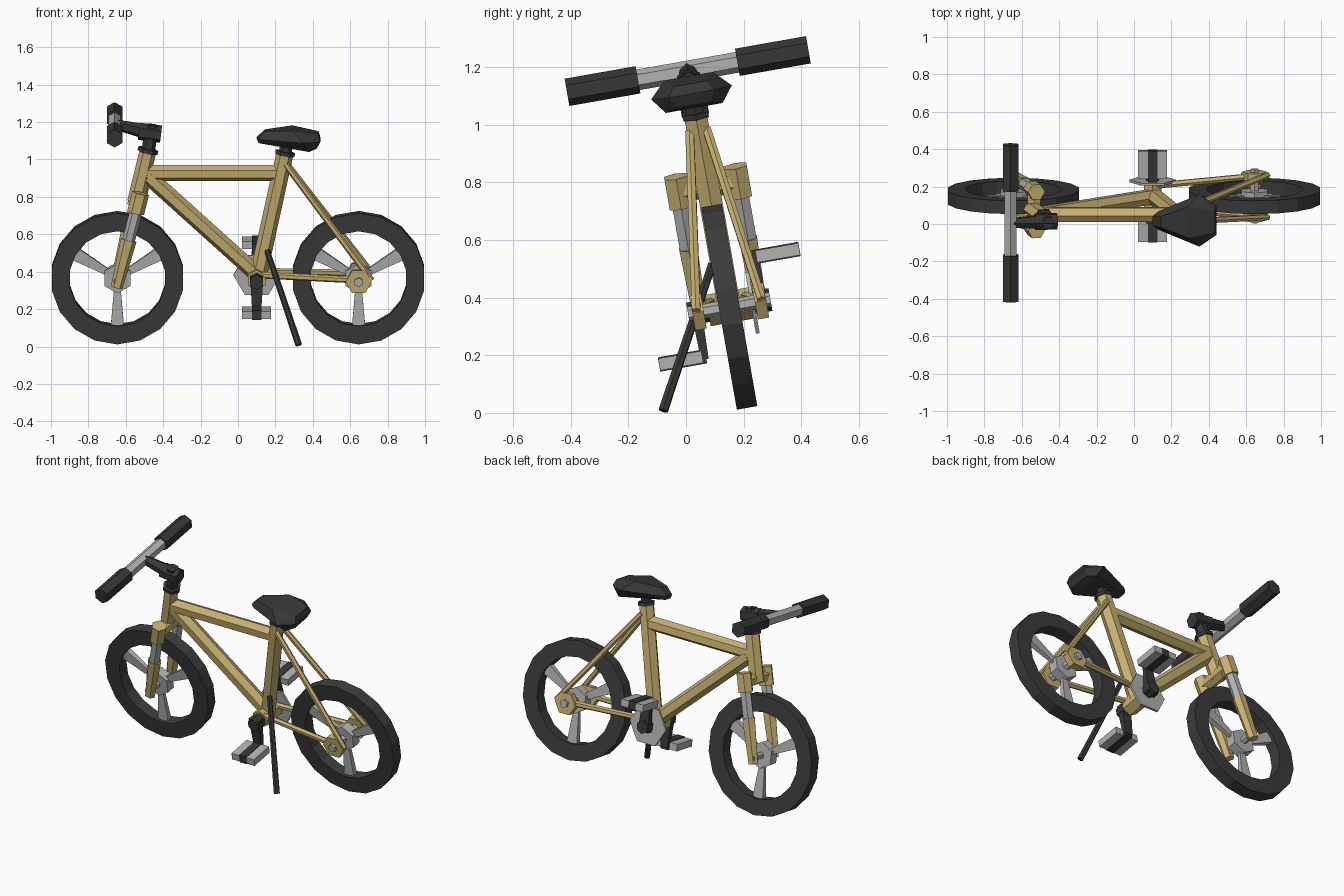
import bpy, bmesh
from math import sin, cos, radians, pi
from mathutils import Matrix, Vector

cube = bpy.data.objects.get("Cube")
if cube:
    bpy.data.objects.remove(cube, do_unlink=True)

# The bike is built upright around axle height, then leaned onto its stand
LEAN = Matrix.Translation((0, 0.15, 0.368)) @ Matrix.Rotation(radians(10), 4, 'X')


def material(name, rgb):
    m = bpy.data.materials.new(name)
    m.use_nodes = True
    m.diffuse_color = (*rgb, 1)
    m.node_tree.nodes["Principled BSDF"].inputs["Base Color"].default_value = (*rgb, 1)
    return m


GOLD = material("gold_paint", (0.58, 0.44, 0.165))
GREY = material("light_metal", (0.45, 0.45, 0.45))
BLACK = material("black_plastic", (0.038, 0.038, 0.040))
RUBBER = material("tyre_rubber", (0.045, 0.045, 0.045))


def finish(name, bm, mat):
    bmesh.ops.recalc_face_normals(bm, faces=bm.faces)
    me = bpy.data.meshes.new(name)
    bm.to_mesh(me)
    bm.free()
    me.materials.append(mat)
    ob = bpy.data.objects.new(name, me)
    ob.matrix_world = LEAN
    bpy.context.collection.objects.link(ob)
    return ob


def rod(name, a, b, r1, mat, r2=None, sides=6, turn=30, flat=1.0):
    """Prism or frustum from a to b; flat scales its sideways thickness."""
    a, b = Vector(a), Vector(b)
    r2 = r1 if r2 is None else r2
    d = (b - a).normalized()
    ref = Vector((1, 0, 0)) if abs(d.y) > 0.9 else Vector((0, 1, 0))
    u = (ref - d * ref.dot(d)).normalized()
    v = d.cross(u)
    bm = bmesh.new()
    rings = []
    for p, r in ((a, r1), (b, r2)):
        angles = [radians(turn) + 2 * pi * k / sides for k in range(sides)]
        rings.append([bm.verts.new(p + u * r * flat * cos(t) + v * r * sin(t)) for t in angles])
    for k in range(sides):
        j = (k + 1) % sides
        bm.faces.new((rings[0][k], rings[0][j], rings[1][j], rings[1][k]))
    bm.faces.new(rings[0])
    bm.faces.new(rings[1])
    return finish(name, bm, mat)


def across(name, x, z, y1, y2, r, mat, **kw):
    """Prism lying along the sideways axis."""
    return rod(name, (x, y1, z), (x, y2, z), r, mat, **kw)


def box(name, centre, size, mat):
    bm = bmesh.new()
    bmesh.ops.create_cube(bm, size=1, matrix=Matrix.Translation(centre) @ Matrix.Diagonal((*size, 1)))
    return finish(name, bm, mat)


def tyre(name, x, outer=0.356, inner=0.258, half=0.036, sides=18):
    bm = bmesh.new()
    profile = [(outer, -half), (outer, half), (inner, half), (inner, -half)]
    rings = []
    for k in range(sides):
        t = 2 * pi * k / sides
        rings.append([bm.verts.new((x + r * sin(t), y, r * cos(t))) for r, y in profile])
    for k in range(sides):
        p, q = rings[k], rings[(k + 1) % sides]
        for i in range(4):
            j = (i + 1) % 4
            bm.faces.new((p[i], p[j], q[j], q[i]))
    return finish(name, bm, RUBBER)


# Wheels with three flared spokes each
for end, x in (("front", -0.645), ("rear", 0.645)):
    tyre(end + "_tyre", x)
    across(end + "_hub", x, 0, -0.03, 0.03, 0.08, GREY)
    for k in range(3):
        t = 2 * pi * k / 3
        dx, dz = sin(t), -cos(t)
        rod(f"{end}_spoke_{k + 1}", (x + dx * 0.05, 0, dz * 0.05), (x + dx * 0.265, 0, dz * 0.265),
            0.024, GREY, r2=0.05, sides=4, turn=45, flat=0.5)
across("front_axle", -0.645, 0, -0.125, 0.125, 0.022, GREY)
across("rear_axle", 0.645, 0, -0.145, 0.145, 0.025, GREY)

# Main frame tubes
rod("head_tube", (-0.548, 0, 0.41), (-0.482, 0, 0.685), 0.045, GOLD)
rod("top_tube", (-0.50, 0, 0.568), (0.23, 0, 0.568), 0.043, GOLD)
rod("down_tube", (-0.48, 0, 0.55), (0.10, 0, 0.02), 0.044, GOLD)
rod("seat_tube", (0.105, 0, 0), (0.25, 0, 0.67), 0.046, GOLD)
across("bottom_bracket", 0.10, 0, -0.075, 0.075, 0.055, GOLD)

# Sides of the fork and of the rear triangle
for side, s in (("right", -1), ("left", 1)):
    def leg(z, s=s):
        return (-0.64 + 0.25 * z, s * 0.105, z)
    rod(side + "_fork_top", leg(0.37), leg(0.477), 0.046, GOLD)
    rod(side + "_fork_slider", leg(0.21), leg(0.38), 0.034, GREY)
    rod(side + "_fork_bottom", leg(-0.035), leg(0.223), 0.032, GOLD, r2=0.043, flat=0.85)
    rod(side + "_chain_stay", (0.11, s * 0.06, 0.025), (0.66, s * 0.11, 0.005), 0.018, GOLD)
    rod(side + "_seat_stay", (0.255, s * 0.03, 0.62), (0.715, s * 0.115, 0.005), 0.017, GOLD)
    across(side + "_dropout", 0.645, 0, s * 0.09, s * 0.13, 0.07, GOLD, turn=0)

    # Crank, pedal and grip
    rod(side + "_crank_arm", (0.10, s * 0.115, -s * 0.03), (0.10, s * 0.115, s * 0.165),
        0.05, BLACK, r2=0.034, sides=4, turn=45, flat=0.55)
    across(side + "_crank_boss", 0.10, 0, s * 0.07, s * 0.145, 0.04, BLACK)
    box(side + "_pedal_core", (0.10, s * 0.192, s * 0.155), (0.05, 0.165, 0.050), BLACK)
    for part, o in (("front", -1), ("rear", 1)):
        box(f"{side}_pedal_{part}_pad", (0.10 + o * 0.05, s * 0.198, s * 0.155), (0.055, 0.152, 0.042), GREY)
    across(side + "_grip", -0.66, 0.83, s * 0.175, s * 0.425, 0.048, BLACK)

across("fork_crown", -0.535, 0.425, -0.105, 0.105, 0.04, GOLD)
across("chainring", 0.10, 0, 0.075, 0.088, 0.125, GREY, turn=0)

# Handlebar and stem
across("handlebar", -0.66, 0.83, -0.18, 0.18, 0.036, GREY)
rod("headset_collar", (-0.484, 0, 0.68), (-0.479, 0, 0.70), 0.055, BLACK)
rod("stem_post", (-0.48, 0, 0.69), (-0.458, 0, 0.83), 0.036, BLACK)
rod("stem_clamp", (-0.53, 0, 0.795), (-0.412, 0, 0.78), 0.047, BLACK)
rod("stem_neck", (-0.65, 0, 0.83), (-0.50, 0, 0.795), 0.028, BLACK, r2=0.04)

# Saddle and its post
rod("seat_collar", (0.25, 0, 0.665), (0.254, 0, 0.685), 0.052, BLACK)
rod("seat_post", (0.252, 0, 0.67), (0.263, 0, 0.75), 0.034, BLACK)
bm = bmesh.new()
for x, y, z in ((0.11, 0.025, 0.735), (0.38, 0.10, 0.70), (0.42, 0.06, 0.71),
                (0.10, 0.025, 0.76), (0.13, 0.05, 0.757), (0.35, 0.142, 0.755), (0.44, 0.08, 0.75),
                (0.145, 0.03, 0.80), (0.29, 0.085, 0.812), (0.43, 0.06, 0.785)):
    for s in (-1, 1):
        bm.verts.new((x, s * y, z))
bmesh.ops.convex_hull(bm, input=bm.verts)
bmesh.ops.dissolve_limit(bm, angle_limit=radians(4), verts=bm.verts, edges=bm.edges)
finish("saddle", bm, BLACK)

# Side stand
rod("side_stand", (0.155, -0.033, 0.155), (0.325, -0.288, -0.315), 0.015, BLACK, r2=0.018)
